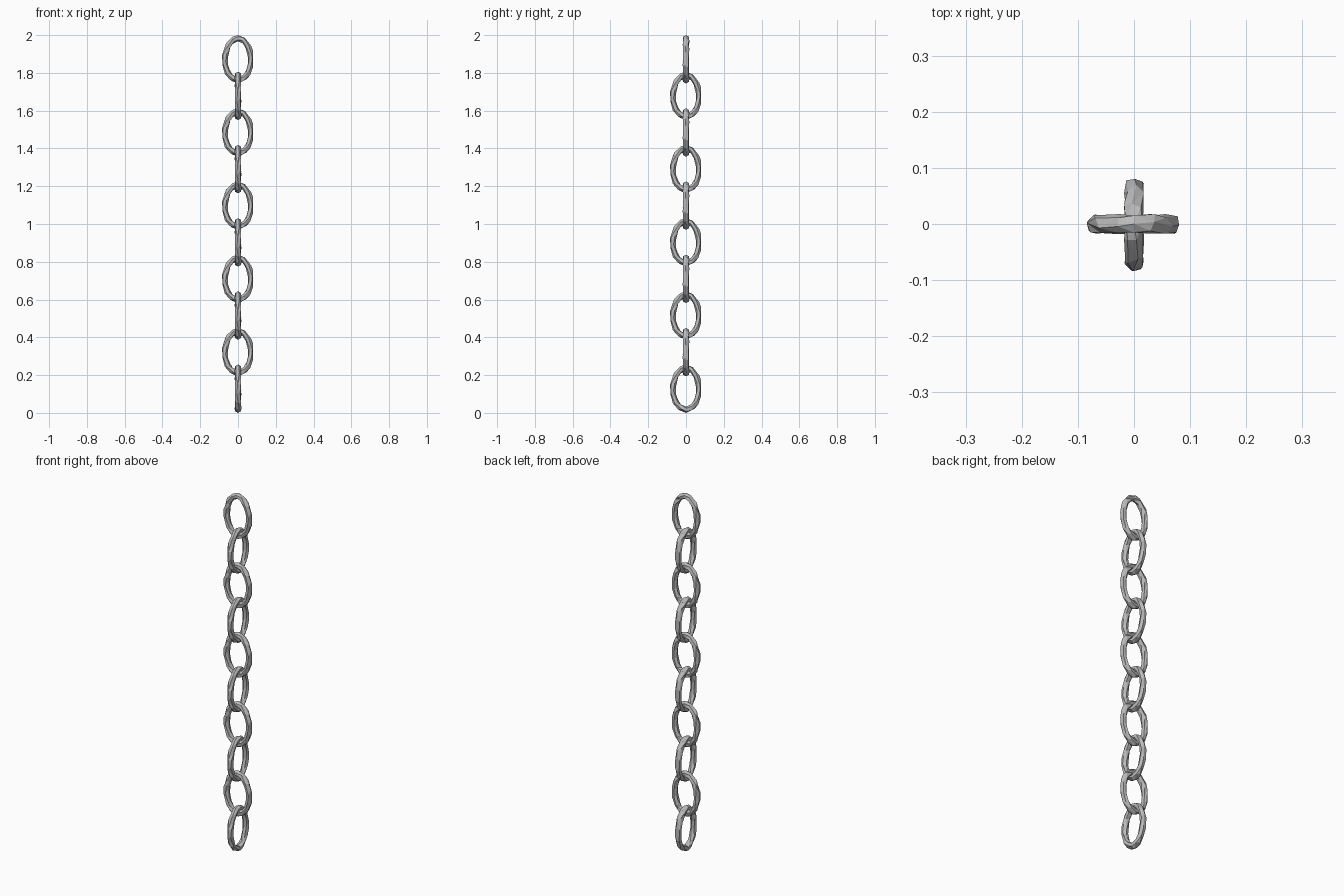
import bpy, bmesh, random
from math import sin, cos, pi

if "Cube" in bpy.data.objects:
    bpy.data.objects.remove(bpy.data.objects["Cube"])

random.seed(4)
LINKS, SEGS, SIDES = 10, 14, 6
HALF_W, HALF_H, TUBE = 0.086, 0.128, 0.0165
STEP = (2 - 2 * HALF_H) / (LINKS - 1)


def link_mesh():
    """Oval ring in the XZ plane with an uneven, hammered tube."""
    bm = bmesh.new()
    rings = []
    for i in range(SEGS):
        end = i in (0, SEGS // 2)   # keep the top and bottom exact
        a = 2 * pi * i / SEGS + pi / 2
        twist = 0 if end else random.uniform(-0.5, 0.5)
        ring = []
        for j in range(SIDES):
            b = 2 * pi * j / SIDES + twist
            slide = 0 if end else random.uniform(-0.13, 0.13)
            r = TUBE if end else TUBE * random.uniform(0.9, 1.06)
            ring.append(bm.verts.new((
                (HALF_W - TUBE + r * cos(b)) * cos(a + slide),
                r * sin(b) * 1.06,
                (HALF_H - TUBE + r * cos(b)) * sin(a + slide))))
        rings.append(ring)
    for i in range(SEGS):
        p, q = rings[i], rings[(i + 1) % SEGS]
        for j in range(SIDES):
            k = (j + 1) % SIDES
            bm.faces.new((p[j], q[j], q[k], p[k]))
    bmesh.ops.triangulate(bm, faces=bm.faces[:])
    bmesh.ops.recalc_face_normals(bm, faces=bm.faces[:])
    mesh = bpy.data.meshes.new("chain_link")
    bm.to_mesh(mesh)
    bm.free()
    return mesh


mesh = link_mesh()
steel = bpy.data.materials.new("steel")
steel.diffuse_color = (0.5, 0.5, 0.5, 1)
steel.use_nodes = True
steel.node_tree.nodes["Principled BSDF"].inputs["Base Color"].default_value = steel.diffuse_color
mesh.materials.append(steel)

# Links hang from the top, each turned a quarter turn from the last
for n in range(LINKS):
    link = bpy.data.objects.new(f"chain_link_{n + 1}", mesh)
    link.location.z = 2 - HALF_H - n * STEP
    link.rotation_euler.z = pi / 2 * (n % 2)
    bpy.context.collection.objects.link(link)
